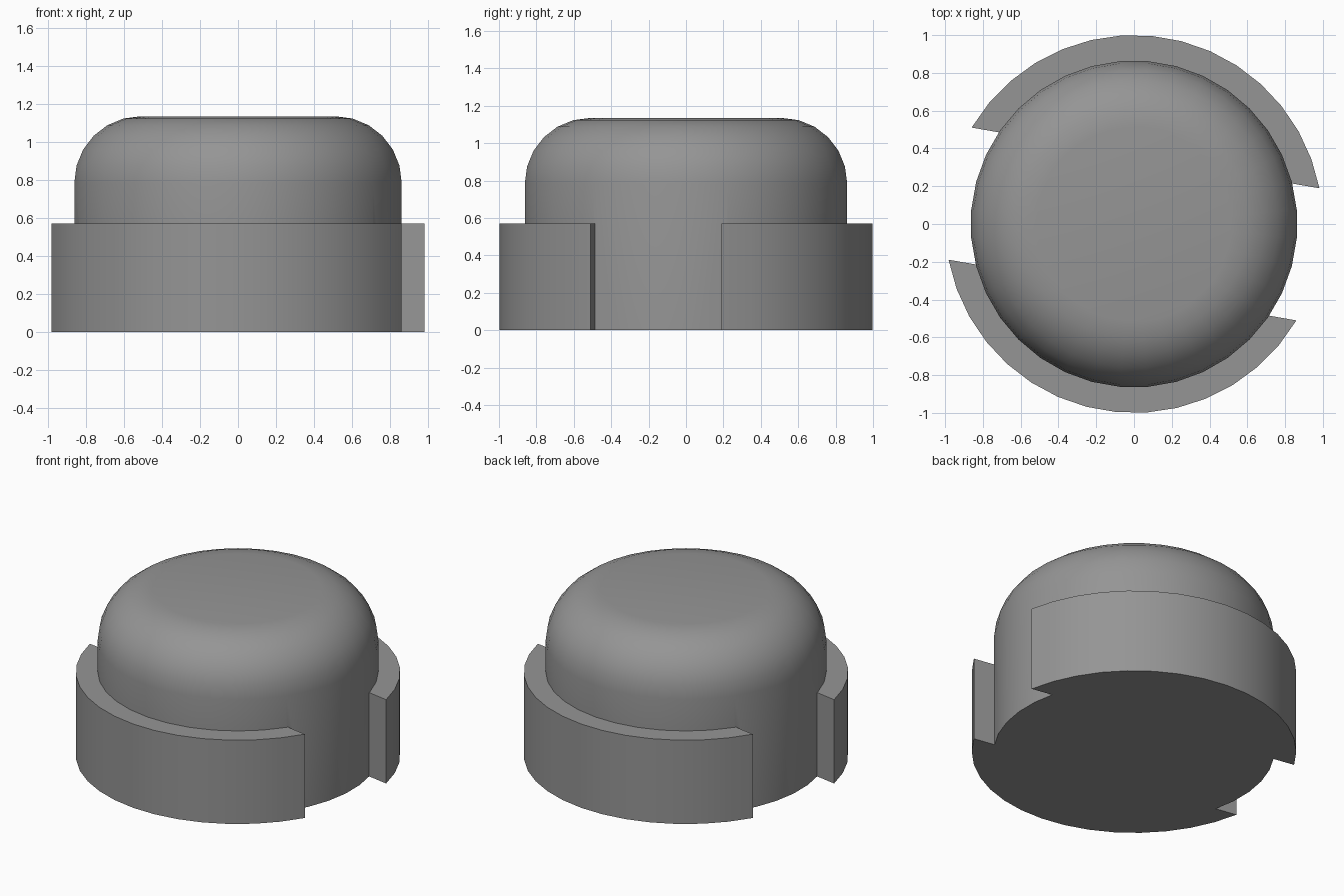
import bpy, bmesh, math

if "Cube" in bpy.data.objects:
    bpy.data.objects.remove(bpy.data.objects["Cube"])

R_OUT, R_BODY, R_FILLET = 1.0, 0.865, 0.35
H_BODY, H_RIM = 1.135, 0.57
SIDES = 36

grey = bpy.data.materials.new("mid_grey")
grey.diffuse_color = (0.3, 0.3, 0.3, 1)
grey.use_nodes = True
grey.node_tree.nodes["Principled BSDF"].inputs["Base Color"].default_value = grey.diffuse_color


def make_object(name, bm):
    bmesh.ops.recalc_face_normals(bm, faces=bm.faces)
    mesh = bpy.data.meshes.new(name)
    bm.to_mesh(mesh)
    bm.free()
    obj = bpy.data.objects.new(name, mesh)
    bpy.context.collection.objects.link(obj)
    mesh.materials.append(grey)
    return obj


# Rounded knob: straight wall with a filleted top edge, turned around z
profile = [(R_BODY, 0.0)]
for i in range(7):
    a = math.radians(15 * i)
    profile.append((R_BODY - R_FILLET + R_FILLET * math.cos(a),
                    H_BODY - R_FILLET + R_FILLET * math.sin(a)))
bm = bmesh.new()
rings = []
for r, z in profile:
    rings.append([bm.verts.new((r * math.cos(math.radians(5 + 360 * k / SIDES)),
                                r * math.sin(math.radians(5 + 360 * k / SIDES)), z))
                  for k in range(SIDES)])
for lo, hi in zip(rings, rings[1:]):
    for k in range(SIDES):
        n = (k + 1) % SIDES
        bm.faces.new((lo[k], lo[n], hi[n], hi[k]))
bm.faces.new(rings[0])
bm.faces.new(rings[-1])
knob = make_object("knob", bm)


# Rim halves: circle segments left over by a slanted parallel-sided slot
def rim_half(name, start):
    bm = bmesh.new()
    pts = []
    for i in range(16):
        a = math.radians(start + 138.4 * i / 15)
        pts.append(bm.verts.new((R_OUT * math.cos(a), R_OUT * math.sin(a), 0)))
    face = bm.faces.new(pts)
    top = bmesh.ops.extrude_face_region(bm, geom=[face])["geom"]
    bmesh.ops.translate(bm, vec=(0, 0, H_RIM),
                        verts=[g for g in top if isinstance(g, bmesh.types.BMVert)])
    return make_object(name, bm)


halves = [rim_half("rim_back", 10.9), rim_half("rim_front", 190.9)]

# Join the rim halves to the knob as one solid
bpy.context.view_layer.objects.active = knob
knob.select_set(True)
for half in halves:
    mod = knob.modifiers.new("join", 'BOOLEAN')
    mod.operation = 'UNION'
    mod.solver = 'EXACT'
    mod.object = half
    bpy.ops.object.modifier_apply(modifier=mod.name)
    bpy.data.objects.remove(half, do_unlink=True)

knob.select_set(True)
bpy.ops.object.shade_smooth_by_angle(angle=math.radians(30))
